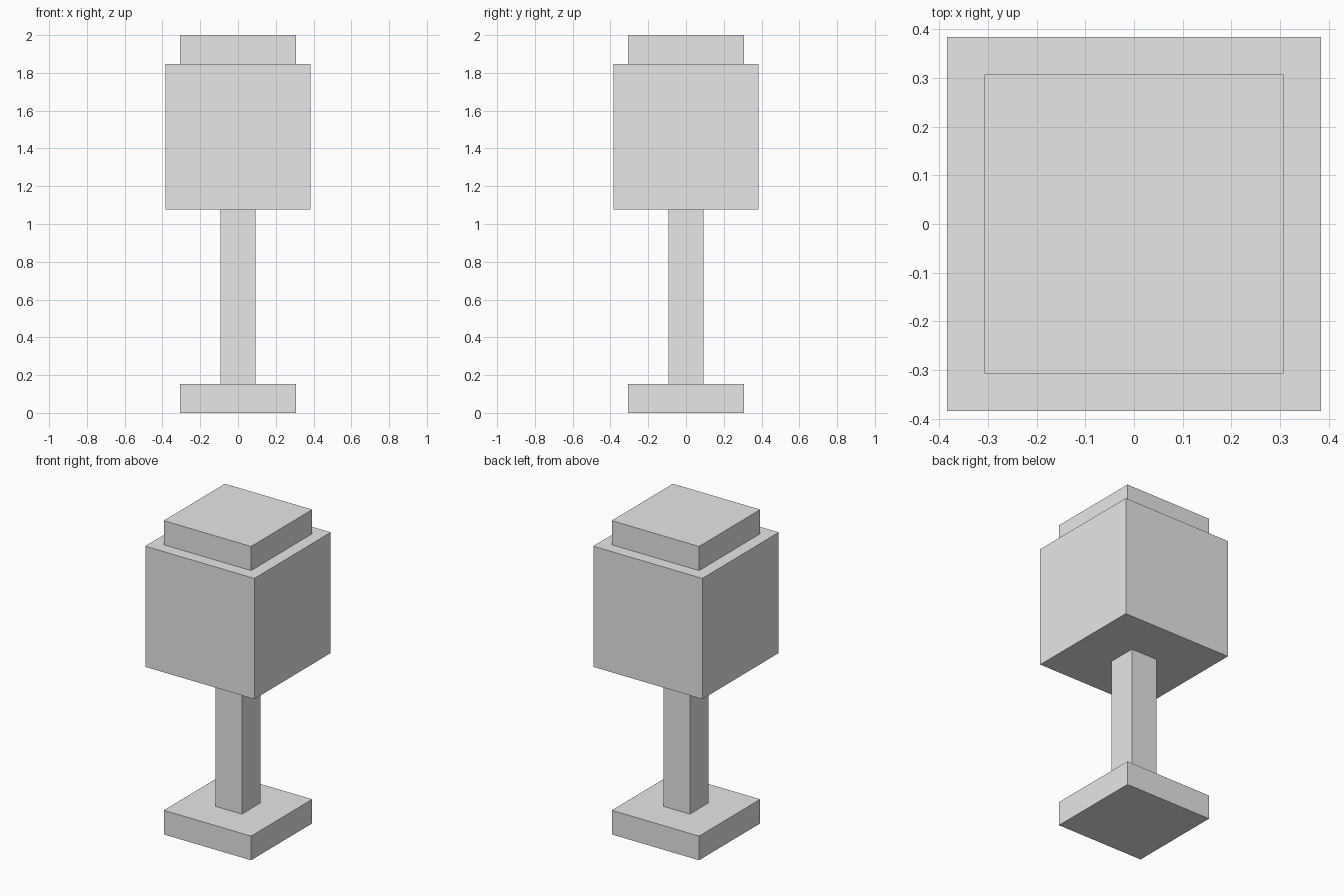
import bpy

if "Cube" in bpy.data.objects:
    bpy.data.objects.remove(bpy.data.objects["Cube"])

U = 2 / 13  # height of one module

grey = bpy.data.materials.new("light_grey")
grey.diffuse_color = (0.8, 0.8, 0.8, 1)
grey.use_nodes = True
grey.node_tree.nodes["Principled BSDF"].inputs["Base Color"].default_value = grey.diffuse_color


def block(name, width, bottom, height):
    """Square block centred on the vertical axis, measured in modules."""
    bpy.ops.mesh.primitive_cube_add(size=1, location=(0, 0, (bottom + height / 2) * U))
    ob = bpy.context.object
    ob.name = name
    ob.scale = (width * U, width * U, height * U)
    bpy.ops.object.transform_apply(location=False, rotation=False, scale=True)
    ob.data.materials.append(grey)


block("base", 4, 0, 1)      # square foot
block("post", 1.2, 1, 6)    # slim column
block("head", 5, 7, 5)      # large cube
block("cap", 4, 12, 1)      # flat lid
